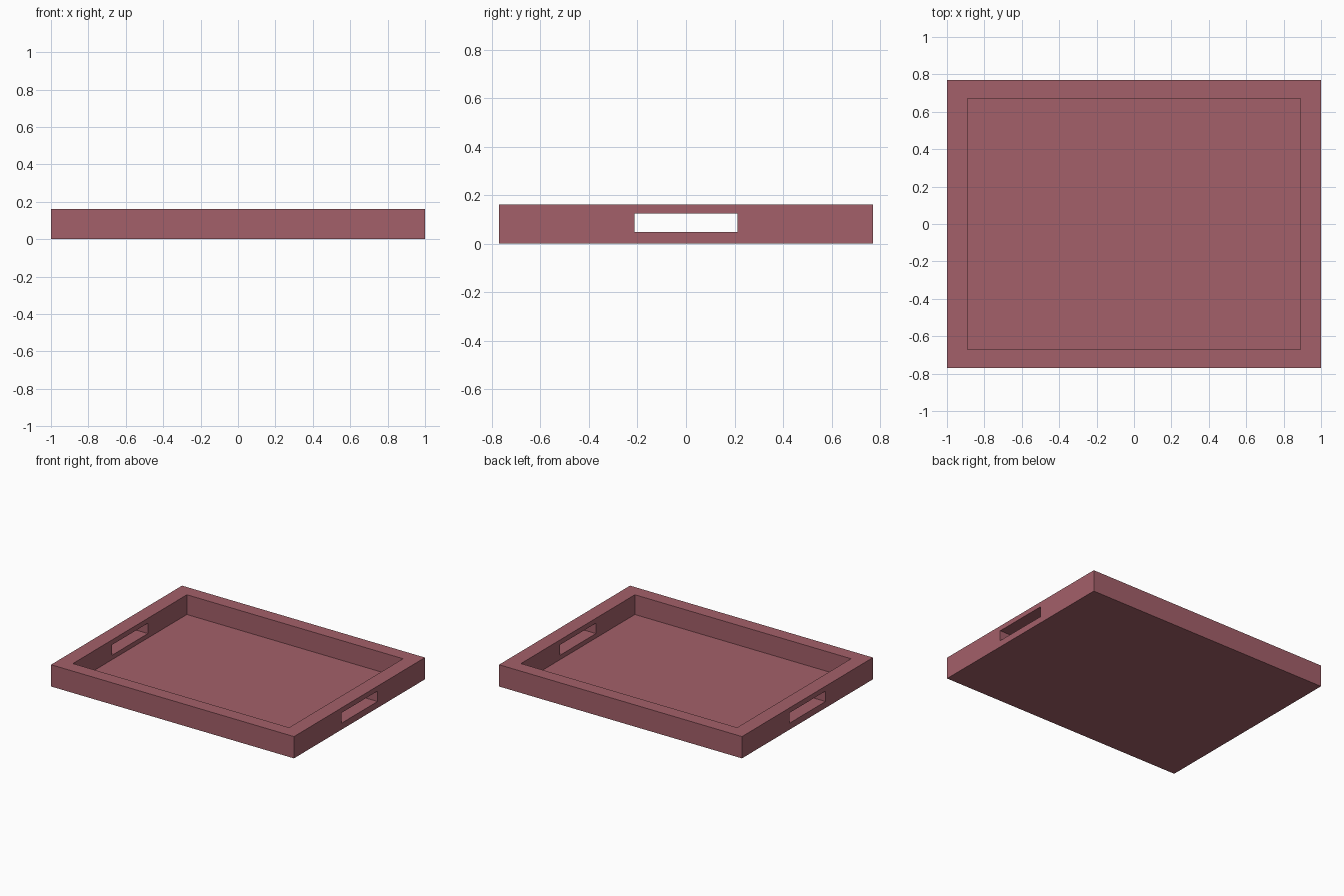
import bpy

if "Cube" in bpy.data.objects:
    bpy.data.objects.remove(bpy.data.objects["Cube"])

# Tray dimensions
W, D, H = 2.0, 1.54, 0.162
FLOOR = 0.015

mat = bpy.data.materials.new("dusty_rose")
mat.diffuse_color = (0.37, 0.117, 0.142, 1.0)
mat.use_nodes = True
mat.node_tree.nodes["Principled BSDF"].inputs["Base Color"].default_value = mat.diffuse_color


def box(name, x, y, z0, z1):
    """Box centred on x = y = 0, spanning z0..z1."""
    bpy.ops.mesh.primitive_cube_add(size=1, location=(0, 0, (z0 + z1) / 2))
    ob = bpy.context.object
    ob.name = name
    ob.scale = (x, y, z1 - z0)
    bpy.ops.object.transform_apply(location=True, rotation=False, scale=True)
    ob.data.materials.append(mat)
    return ob


# Tray body
tray = box("serving_tray", W, D, 0, H)

# Cutters: the open inside, then one long bar for both handle slots
cutters = [
    box("inside_cutter", 1.78, 1.34, FLOOR, H + 0.2),
    box("handle_cutter", W + 0.4, 0.424, 0.048, 0.125),
]
for cutter in cutters:
    cutter.hide_render = True
    mod = tray.modifiers.new(cutter.name, "BOOLEAN")
    mod.operation = "DIFFERENCE"
    mod.solver = "EXACT"
    mod.object = cutter
    bpy.context.view_layer.objects.active = tray
    bpy.ops.object.modifier_apply(modifier=mod.name)

# Remove the cutters once applied
for cutter in cutters:
    bpy.data.objects.remove(cutter, do_unlink=True)
